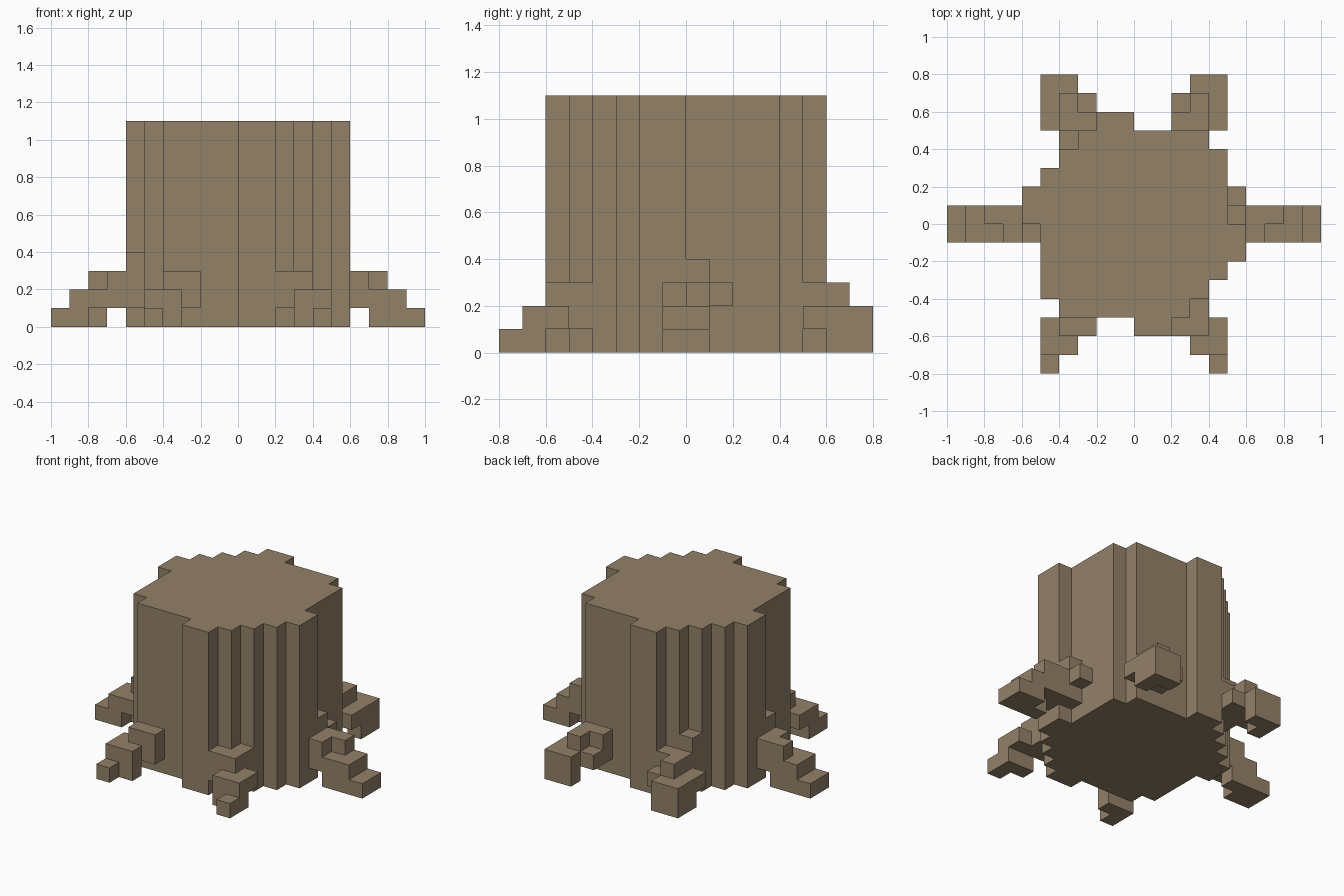
import bpy, bmesh
from mathutils import Vector

cube = bpy.data.objects.get("Cube")
if cube:
    bpy.data.objects.remove(cube, do_unlink=True)

U = 0.1  # block size

bark = bpy.data.materials.new("brown bark")
bark.use_nodes = True
COLOR = (0.296, 0.219, 0.141, 1)
bark.diffuse_color = COLOR
bark.node_tree.nodes["Principled BSDF"].inputs["Base Color"].default_value = COLOR


def block_solid(name, boxes, flip=1):
    """Joins boxes (x0, x1, y0, y1, z0, z1, in blocks) into one skin; flip=-1 mirrors x."""
    cells = set()
    for x0, x1, y0, y1, z0, z1 in boxes:
        if flip < 0:
            x0, x1 = -x1, -x0
        cells |= {(x, y, z) for x in range(x0, x1) for y in range(y0, y1) for z in range(z0, z1)}
    bm = bmesh.new()
    for cell in cells:
        for axis in range(3):
            for side in (0, 1):
                near = list(cell)
                near[axis] += 2 * side - 1
                if tuple(near) in cells:
                    continue
                b, c = (axis + 1) % 3, (axis + 2) % 3
                ring = [(0, 0), (1, 0), (1, 1), (0, 1)]
                verts = []
                for i, j in (ring if side else ring[::-1]):
                    p = Vector(cell)
                    p[axis] += side
                    p[b] += i
                    p[c] += j
                    verts.append(bm.verts.new(p * U))
                bm.faces.new(verts)
    bmesh.ops.remove_doubles(bm, verts=bm.verts, dist=U / 100)
    bmesh.ops.dissolve_limit(bm, angle_limit=0.01, verts=bm.verts, edges=bm.edges)
    mesh = bpy.data.meshes.new(name)
    bm.to_mesh(mesh)
    bm.free()
    mesh.materials.append(bark)
    obj = bpy.data.objects.new(name, mesh)
    bpy.context.collection.objects.link(obj)
    return obj


# Trunk: rows from the middle to the back, the front half is the half-turned copy
rows = [(-6, 5), (-6, 5), (-5, 5), (-4, 5), (-3, 4), (-2, 0)]
trunk = []
for y, (a, b) in enumerate(rows):
    trunk.append((a, b, y, y + 1, 0, 11))
    trunk.append((-b, -a, -y - 1, -y, 0, 11))
block_solid("trunk", trunk)

# Side roots
side = [(6, 9, -1, 1, 1, 2), (6, 7, -1, 0, 2, 3), (6, 8, 0, 1, 2, 3), (8, 10, -1, 1, 0, 1)]
block_solid("left_root", side + [(7, 8, -1, 0, 0, 1), (5, 6, 0, 1, 1, 4), (5, 6, 1, 2, 2, 3)])
block_solid("right_root", side + [(7, 8, 0, 1, 0, 1), (5, 6, -1, 0, 1, 4)], -1)

# Front roots
front = [(2, 4, -6, -5, 1, 3), (4, 5, -7, -5, 1, 2), (3, 4, -7, -6, 0, 2),
         (4, 5, -8, -6, 0, 1)]
block_solid("front_left_root", front + [(3, 4, -5, -4, 1, 3)])
block_solid("front_right_root", front, -1)

# Back roots
back = [(3, 4, 5, 7, 1, 3), (2, 3, 5, 6, 1, 3), (4, 5, 5, 8, 1, 2), (3, 4, 7, 8, 0, 2),
        (2, 3, 6, 7, 1, 2), (4, 5, 6, 8, 0, 1)]
block_solid("back_left_root", back)
block_solid("back_right_root", back + [(3, 4, 4, 5, 1, 4)], -1)
